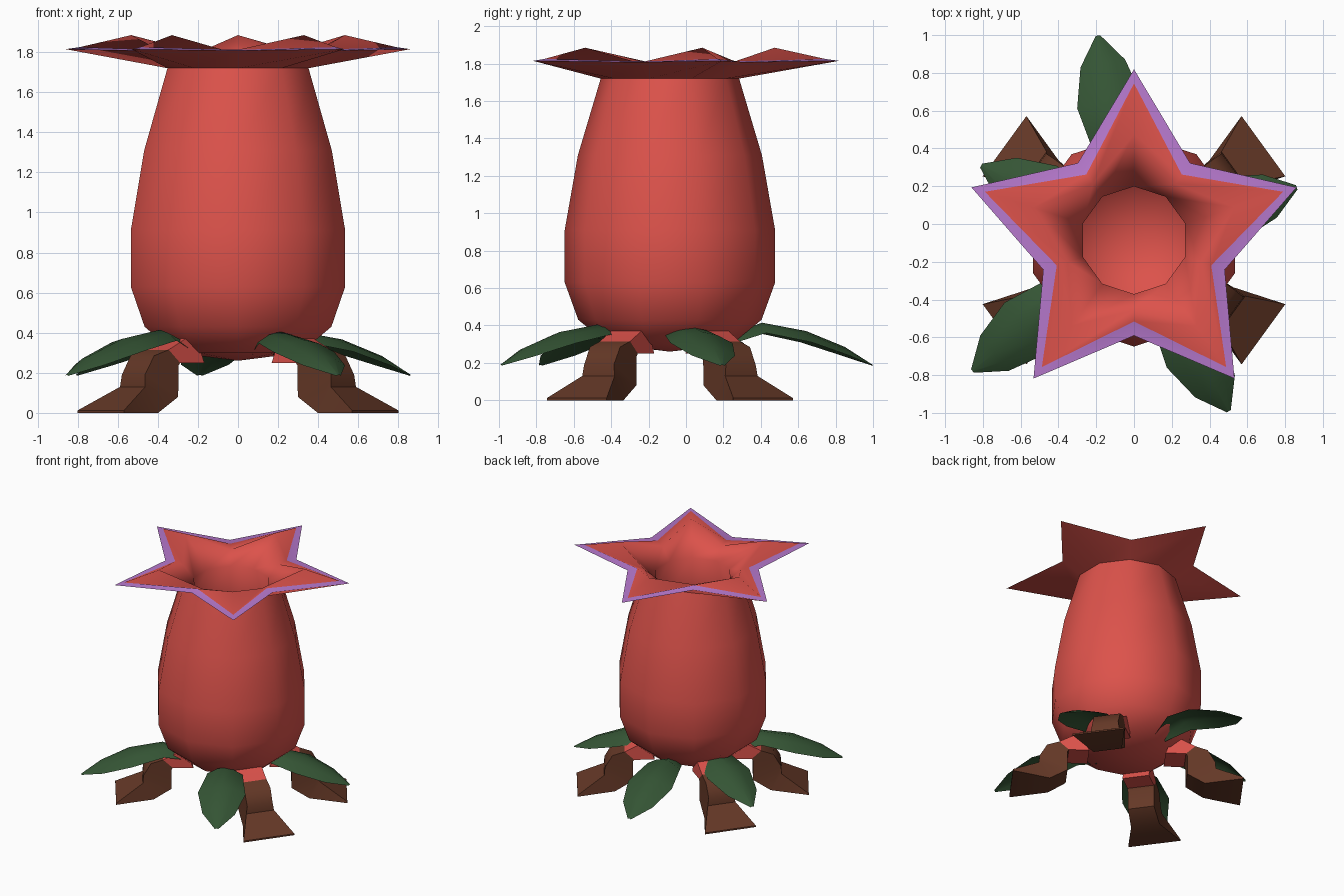
import bpy, bmesh, math
from mathutils import Vector

if "Cube" in bpy.data.objects:
    bpy.data.objects.remove(bpy.data.objects["Cube"])

CY = -0.086  # plant axis offset in y


def material(name, rgb):
    m = bpy.data.materials.new(name)
    m.diffuse_color = (*rgb, 1)
    m.use_nodes = True
    m.node_tree.nodes["Principled BSDF"].inputs["Base Color"].default_value = m.diffuse_color
    return m


RED = material("red flesh", (0.72, 0.085, 0.07))
PURPLE = material("purple rim", (0.47, 0.19, 0.61))
GREEN = material("leaf green", (0.035, 0.09, 0.035))
BROWN = material("root brown", (0.13, 0.04, 0.02))


def polar(deg, r, side, z):
    """Point at distance r along a direction, shifted sideways."""
    a = math.radians(deg)
    return Vector((r * math.cos(a) - side * math.sin(a),
                   CY + r * math.sin(a) + side * math.cos(a), z))


def finish(bm, name, mats, angle):
    me = bpy.data.meshes.new(name)
    bm.to_mesh(me)
    bm.free()
    for m in mats:
        me.materials.append(m)
    for p in me.polygons:
        p.use_smooth = True
    me.set_sharp_from_angle(angle=math.radians(angle))
    ob = bpy.data.objects.new(name, me)
    bpy.context.collection.objects.link(ob)
    return ob


# Pitcher body: ten-sided rings; alternate corners spread into the star petals
# (radius, z) at petal tips, then (radius, z) at the notches
def same(r, z):
    return (r, z, r, z)


rings = [same(0.33, 0.30), same(0.49, 0.43), same(0.5625, 0.63), same(0.5625, 0.91),
         same(0.492, 1.31), same(0.37, 1.72),
         (0.905, 1.815, 0.505, 1.808),   # star outline
         (0.83, 1.825, 0.43, 1.812),     # inside of purple border
         (0.56, 1.885, 0.37, 1.79),      # petal ridges
         same(0.285, 1.70),              # throat
         same(0.40, 1.31), same(0.46, 0.91), same(0.36, 0.55)]
RIM = 6

bm = bmesh.new()
loops = []
for rt, zt, rn, zn in rings:
    loops.append([bm.verts.new(polar(90 + 36 * k, *((rn, 0, zn) if k % 2 else (rt, 0, zt))))
                  for k in range(10)])
for i, (lo, hi) in enumerate(zip(loops, loops[1:])):
    for k in range(10):
        n = (k + 1) % 10
        f = bm.faces.new((lo[k], lo[n], hi[n], hi[k]))
        f.material_index = 1 if i == RIM else 0
for loop, z in ((loops[0], 0.26), (loops[-1], 0.48)):
    c = bm.verts.new((0, CY, z))
    for k in range(10):
        bm.faces.new((loop[k], loop[(k + 1) % 10], c))
bmesh.ops.recalc_face_normals(bm, faces=bm.faces)
finish(bm, "pitcher_body", [RED, PURPLE], 70)

# Root feet: square sections (inner r, z, outer r, z, half width), red at the hip
sections = [(0.28, 0.25, 0.34, 0.40, 0.10),
            (0.43, 0.25, 0.50, 0.315, 0.10),
            (0.44, 0.235, 0.59, 0.285, 0.10),
            (0.44, 0.08, 0.645, 0.19, 0.098),
            (0.57, 0.0, 0.65, 0.13, 0.107),
            (0.847, 0.0, 0.847, 0.012, 0.197)]
for name, deg in (("back_right", 36), ("back_left", 144),
                  ("front_left", 216), ("front_right", -36)):
    bm = bmesh.new()
    prev = None
    for i, (ri, zi, ro, zo, w) in enumerate(sections):
        cur = [bm.verts.new(polar(deg, r, s, z)) for r, s, z in
               ((ri, -w, zi), (ri, w, zi), (ro, w, zo), (ro, -w, zo))]
        if prev:
            for k in range(4):
                n = (k + 1) % 4
                f = bm.faces.new((prev[k], prev[n], cur[n], cur[k]))
                f.material_index = 1 if i == 1 else 0
        else:
            bm.faces.new(cur).material_index = 1
        prev = cur
    bm.faces.new(prev)
    bmesh.ops.recalc_face_normals(bm, faces=bm.faces)
    finish(bm, name + "_root_foot", [BROWN, RED], 50)

# Leaves: arched blades, (distance from tip, half width, ridge z, edge z)
blade = [(0.0, 0.012, 0.19, 0.185), (0.15, 0.12, 0.285, 0.24), (0.36, 0.175, 0.37, 0.31),
         (0.60, 0.13, 0.415, 0.36), (0.78, 0.06, 0.35, 0.30)]
for i, (deg, reach, lift) in enumerate(((18, 0.906, -0.01), (100, 1.10, 0.0), (154, 0.90, -0.01),
                                        (219, 1.10, 0.0), (299, 1.035, -0.015))):
    bm = bmesh.new()
    prev = None
    for d, w, zr, ze in blade:
        cur = [bm.verts.new(polar(deg, reach - d, s, z + lift * d)) for s, z in
               ((-w, ze), (-w * 0.5, ze * 0.3 + zr * 0.7), (0, zr),
                (w * 0.5, ze * 0.3 + zr * 0.7), (w, ze))]
        if prev:
            for k in range(4):
                bm.faces.new((prev[k], prev[k + 1], cur[k + 1], cur[k]))
        prev = cur
    bm.normal_update()
    if sum(f.normal.z for f in bm.faces) < 0:
        bmesh.ops.reverse_faces(bm, faces=bm.faces)
    finish(bm, f"leaf_{i + 1}", [GREEN], 60)
